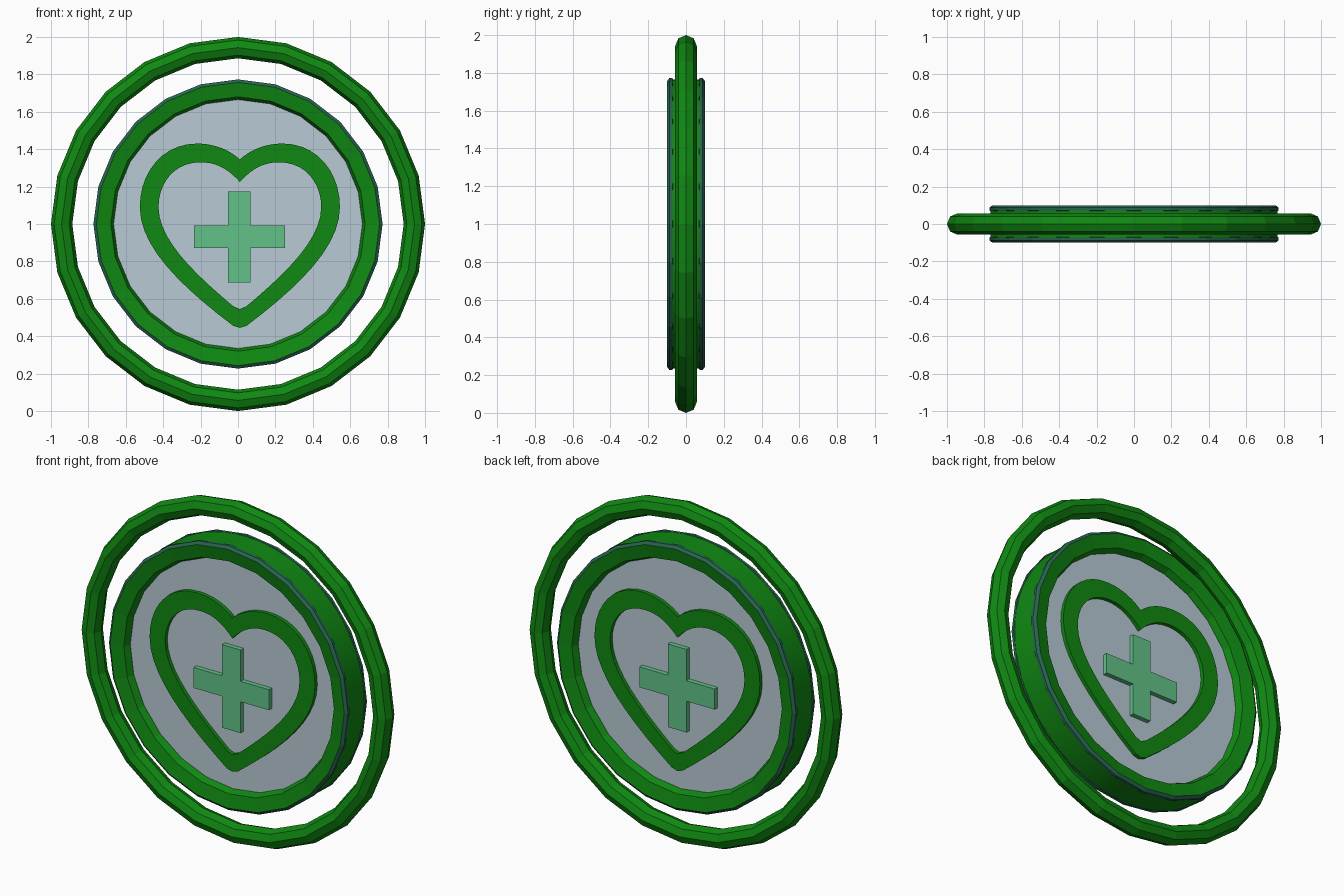
import bpy, bmesh, math

if "Cube" in bpy.data.objects:
    bpy.data.objects.remove(bpy.data.objects["Cube"])


def material(name, rgb):
    m = bpy.data.materials.new(name)
    m.diffuse_color = (*rgb, 1)
    m.use_nodes = True
    m.node_tree.nodes["Principled BSDF"].inputs["Base Color"].default_value = m.diffuse_color
    return m


GREEN = material("green", (0.005, 0.25, 0.006))
TEAL = material("dark_teal", (0.021, 0.127, 0.08))
PALE = material("pale_blue_grey", (0.48, 0.59, 0.66))
MINT = material("mint", (0.122, 0.54, 0.25))


def finish(bm, name, mats, mirror=False, smooth=False):
    bmesh.ops.recalc_face_normals(bm, faces=bm.faces[:])
    for f in bm.faces:
        f.smooth = smooth
    me = bpy.data.meshes.new(name)
    bm.to_mesh(me)
    bm.free()
    for m in mats:
        me.materials.append(m)
    ob = bpy.data.objects.new(name, me)
    bpy.context.collection.objects.link(ob)
    if mirror:  # repeat the part on the back
        mod = ob.modifiers.new("back_copy", "MIRROR")
        mod.use_axis = (False, True, False)
        mod.use_mirror_merge = False
    return ob


def lathe(name, profile, sides, mats, closed=True, bands={}, caps=False, **kw):
    """Spin a (radius, y) profile about the y axis through z = 1."""
    bm = bmesh.new()
    rings = []
    for r, y in profile:
        rings.append([bm.verts.new((r * math.sin(2 * math.pi * i / sides), y,
                                    1 + r * math.cos(2 * math.pi * i / sides)))
                      for i in range(sides)])
    n = len(rings)
    for k in range(n if closed else n - 1):
        a, b = rings[k], rings[(k + 1) % n]
        for i in range(sides):
            j = (i + 1) % sides
            f = bm.faces.new((a[i], a[j], b[j], b[i]))
            f.material_index = bands.get(k, 0)
    if caps:
        bm.faces.new(rings[0])
        bm.faces.new(rings[-1])
    return finish(bm, name, mats, **kw)


def bezier(p0, p1, p2, p3, n=10):
    out = []
    for i in range(n):
        t = i / n
        w = ((1 - t) ** 3, 3 * t * (1 - t) ** 2, 3 * t * t * (1 - t), t ** 3)
        out.append(tuple(sum(c * p[a] for c, p in zip(w, (p0, p1, p2, p3)))
                         for a in (0, 1)))
    return out


def heart_loop(a, b, c, tip):
    half = bezier(*a) + bezier(*b) + bezier(*c) + [c[3], tip]
    return half + [(-x, z) for x, z in half[-2:0:-1]]


# Floating outer ring with an octagonal section
octagon = [(0.943 + 0.057 * math.cos(k * math.pi / 4),
            0.057 * math.sin(k * math.pi / 4)) for k in range(8)]
lathe("outer_ring", octagon, 24, [GREEN])

# Smooth drum wall
lathe("drum_wall", [(0.766, -0.08), (0.766, 0.08)], 72, [GREEN],
      closed=False, smooth=True)

# Raised rim with a teal outer edge, front and back
lathe("rim", [(0.757, -0.1), (0.773, -0.088), (0.773, -0.072),
              (0.665, -0.035), (0.665, -0.05), (0.68, -0.085)],
      24, [GREEN, TEAL], bands={0: 1, 1: 1, 2: 1}, mirror=True)

# Pale face plate
lathe("face_plate", [(0.68, -0.045), (0.68, 0.045)], 24, [PALE],
      closed=False, caps=True)

# Heart outline
outer = heart_loop(
    ((0, 1.345), (.06, 1.40), (.14, 1.43), (.23, 1.43)),
    ((.23, 1.43), (.41, 1.43), (.535, 1.28), (.535, 1.09)),
    ((.535, 1.09), (.535, .88), (.32, .67), (.035, .455)), (0, .445))
inner = heart_loop(
    ((0, 1.225), (.06, 1.29), (.12, 1.33), (.21, 1.33)),
    ((.21, 1.33), (.35, 1.33), (.435, 1.22), (.435, 1.09)),
    ((.435, 1.09), (.435, .92), (.25, .74), (.035, .56)), (0, .545))
bm = bmesh.new()
loops = [[bm.verts.new((x + 0.01, y, z)) for x, z in pts]
         for pts, y in ((outer, -.04), (outer, -.067), (inner, -.067), (inner, -.04))]
for k in range(4):
    a, b = loops[k], loops[(k + 1) % 4]
    for i in range(len(a)):
        j = (i + 1) % len(a)
        bm.faces.new((a[i], a[j], b[j], b[i]))
finish(bm, "heart_outline", [GREEN], mirror=True)

# Plus-shaped cross
w, h = 0.06, 0.243
quarter = [(w, h), (w, w), (h, w)]
pts = []
for k in range(4):
    c, s = round(math.cos(k * math.pi / 2)), round(math.sin(k * math.pi / 2))
    pts += [(x * c + z * s, z * c - x * s) for x, z in quarter]
bm = bmesh.new()
base = bm.faces.new([bm.verts.new((x + 0.007, -0.04, z + 0.931)) for x, z in pts])
ext = bmesh.ops.extrude_face_region(bm, geom=[base], use_keep_orig=True)
for v in ext["geom"]:
    if isinstance(v, bmesh.types.BMVert):
        v.co.y = -0.072
finish(bm, "cross", [MINT], mirror=True)
